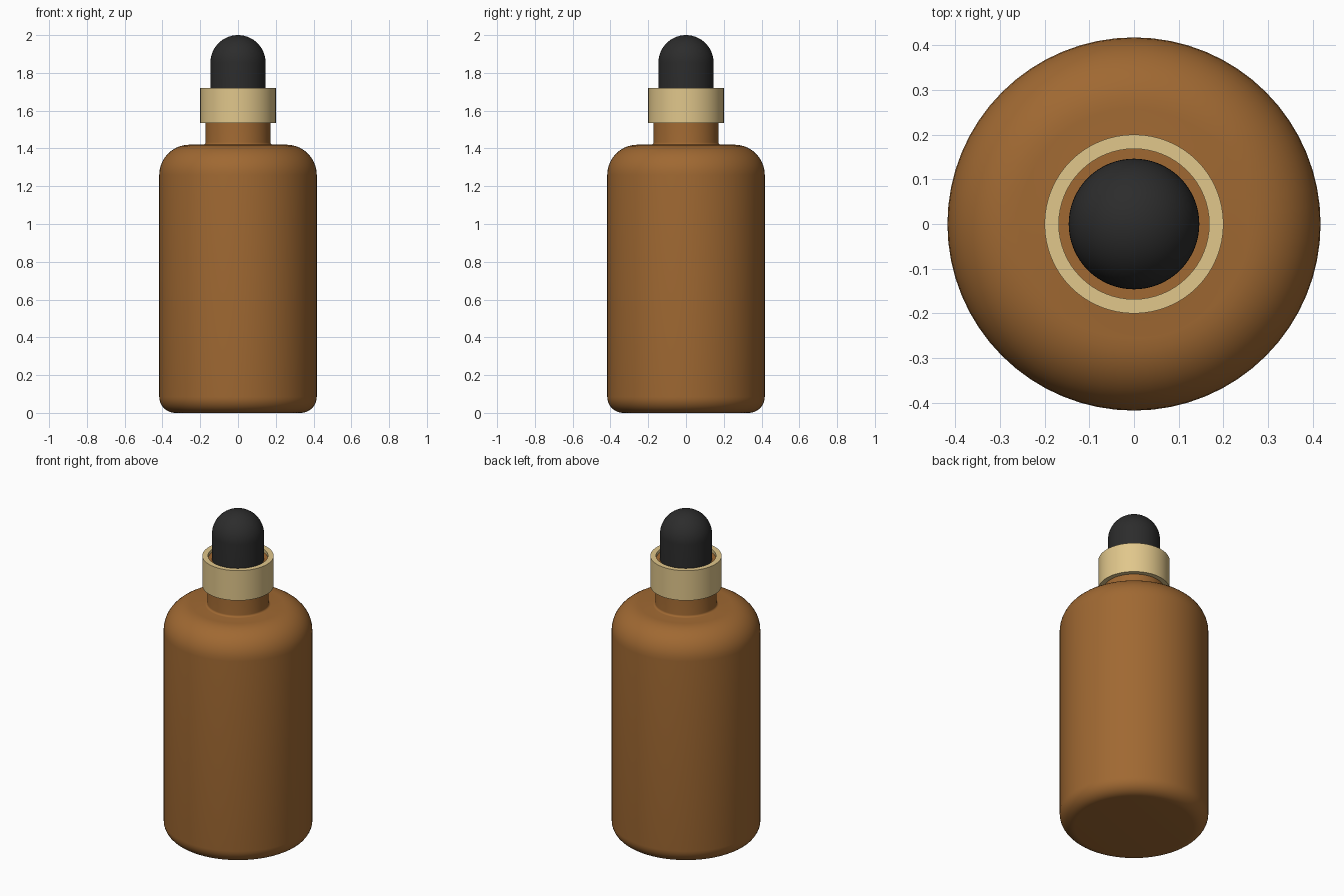
import bpy, bmesh
from math import cos, sin, pi, radians

cube = bpy.data.objects.get("Cube")
if cube:
    bpy.data.objects.remove(cube, do_unlink=True)


def material(name, rgb, roughness=0.5):
    mat = bpy.data.materials.new(name)
    mat.use_nodes = True
    mat.diffuse_color = (*rgb, 1)
    shader = mat.node_tree.nodes["Principled BSDF"]
    shader.inputs["Base Color"].default_value = (*rgb, 1)
    shader.inputs["Roughness"].default_value = roughness
    return mat


def arc(r, z, radius, start, end, steps=10):
    """Profile points on a circular arc, angles in degrees."""
    angles = [radians(start + (end - start) * i / steps) for i in range(steps + 1)]
    return [(r + radius * cos(a), z + radius * sin(a)) for a in angles]


def lathe(name, profile, mat, closed=False, segments=64, angle=40):
    """Spin a (radius, height) profile around the z axis."""
    bm = bmesh.new()
    verts = [bm.verts.new((r, 0, z)) for r, z in profile]
    edges = [bm.edges.new(pair) for pair in zip(verts, verts[1:])]
    if closed:
        edges.append(bm.edges.new((verts[-1], verts[0])))
    bmesh.ops.spin(bm, geom=verts + edges, cent=(0, 0, 0), axis=(0, 0, 1),
                   angle=2 * pi, steps=segments, use_duplicate=False)
    bmesh.ops.remove_doubles(bm, verts=bm.verts, dist=0.0001)
    bmesh.ops.recalc_face_normals(bm, faces=bm.faces)
    mesh = bpy.data.meshes.new(name)
    bm.to_mesh(mesh)
    bm.free()
    mesh.materials.append(mat)
    obj = bpy.data.objects.new(name, mesh)
    bpy.context.collection.objects.link(obj)
    bpy.ops.object.select_all(action="DESELECT")
    obj.select_set(True)
    bpy.context.view_layer.objects.active = obj
    bpy.ops.object.shade_smooth_by_angle(angle=radians(angle))
    return obj


amber = material("amber glass", (0.35, 0.14, 0.032), 0.3)
gold = material("pale gold", (0.75, 0.57, 0.26), 0.4)
rubber = material("black rubber", (0.025, 0.025, 0.025), 0.6)

# Bottle: rounded base, rounded shoulder, small fillet into the neck
body_r, shoulder_z, neck_r, neck_top = 0.417, 1.42, 0.172, 1.70
base_round, shoulder_round, fillet = 0.085, 0.16, 0.012
bottle = [(0, 0)]
bottle += arc(body_r - base_round, base_round, base_round, -90, 0)
bottle += arc(body_r - shoulder_round, shoulder_z - shoulder_round, shoulder_round, 0, 90)
bottle += arc(neck_r + fillet, shoulder_z + fillet, fillet, 270, 180, 5)
bottle += [(neck_r, neck_top), (0, neck_top)]
lathe("bottle", bottle, amber)

# Collar: an open ring around the neck
inner, outer, low, high = 0.168, 0.2, 1.535, 1.72
lathe("collar", [(inner, low), (outer, low), (outer, high), (inner, high)], gold, closed=True)

# Dropper bulb: cylinder with a domed top
bulb_r = 0.146
bulb = [(0, 1.60), (bulb_r, 1.60)] + arc(0, 2 - bulb_r, bulb_r, 0, 90, 14)
lathe("dropper_bulb", bulb, rubber)
